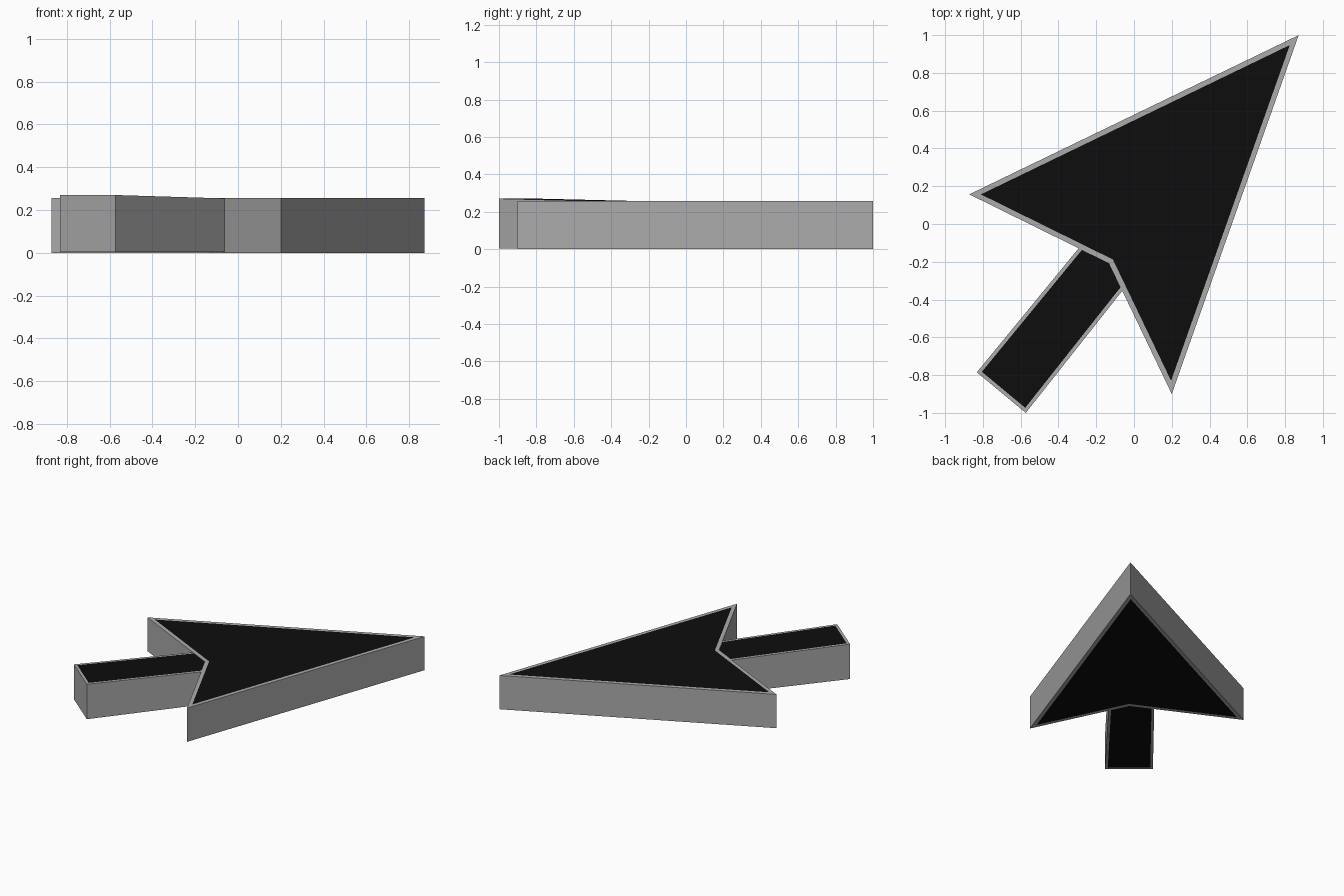
import bpy, bmesh

if "Cube" in bpy.data.objects:
    bpy.data.objects.remove(bpy.data.objects["Cube"])


def material(name, value):
    m = bpy.data.materials.new(name)
    m.diffuse_color = (value, value, value, 1.0)
    m.use_nodes = True
    m.node_tree.nodes["Principled BSDF"].inputs["Base Color"].default_value = m.diffuse_color
    return m


GREY = material("grey_border", 0.41)
BLACK = material("black_panel", 0.004)


def slab(name, outline, bottoms, tops, border):
    """Extruded outline with a black inset panel on the top and the underside."""
    bm = bmesh.new()
    low = [bm.verts.new((x, y, z)) for (x, y), z in zip(outline, bottoms)]
    high = [bm.verts.new((x, y, z)) for (x, y), z in zip(outline, tops)]
    n = len(outline)
    caps = [bm.faces.new(high), bm.faces.new(low[::-1])]
    for i in range(n):
        j = (i + 1) % n
        bm.faces.new((low[i], low[j], high[j], high[i]))
    bm.normal_update()
    # inset each cap; the remaining inner face is the black panel
    for cap in caps:
        bmesh.ops.inset_region(bm, faces=[cap], thickness=border,
                               use_even_offset=True, use_boundary=True)
        cap.material_index = 1
    bmesh.ops.triangulate(bm, faces=caps)
    me = bpy.data.meshes.new(name)
    bm.to_mesh(me)
    bm.free()
    me.materials.append(GREY)
    me.materials.append(BLACK)
    ob = bpy.data.objects.new(name, me)
    bpy.context.collection.objects.link(ob)
    return ob


# Arrow head: tip, left barb, notch, lower barb (counter-clockwise)
slab("arrow_head",
     [(0.872, 1.0), (-0.872, 0.157), (-0.132, -0.208), (0.2, -0.9)],
     [0.0] * 4, [0.257] * 4, 0.027)

# Shaft: rises slightly towards the tail, its inner end is buried in the head
slab("arrow_shaft",
     [(-0.832, -0.785), (-0.573, -1.0), (0.043, -0.221), (-0.182, 0.007)],
     [0.004] * 4, [0.27, 0.27, 0.251, 0.251], 0.019)
